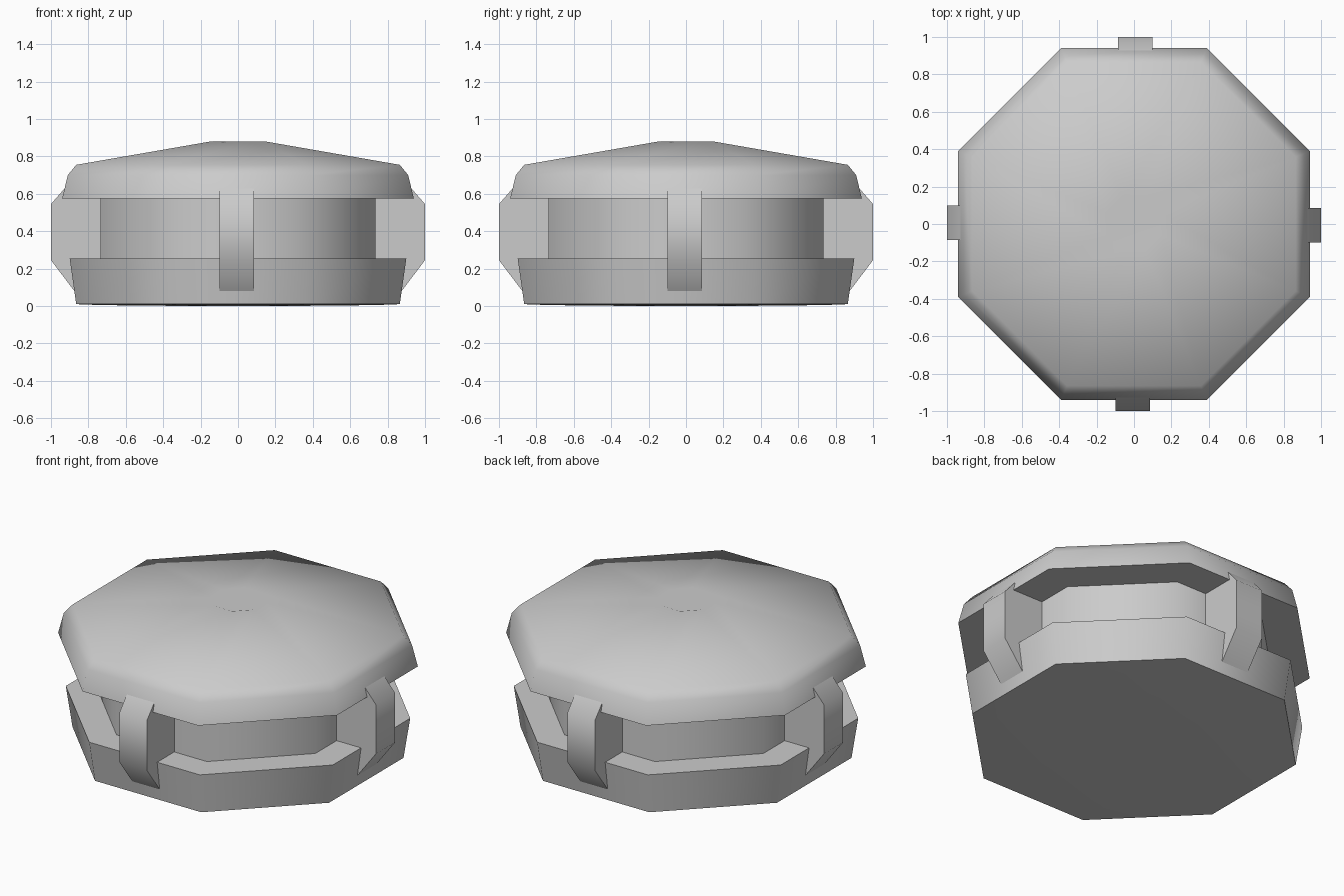
import bpy, bmesh
from math import cos, sin, pi, radians
from mathutils import Matrix

if "Cube" in bpy.data.objects:
    bpy.data.objects.remove(bpy.data.objects["Cube"])


def finish(name, bm):
    bmesh.ops.recalc_face_normals(bm, faces=bm.faces)
    mesh = bpy.data.meshes.new(name)
    bm.to_mesh(mesh)
    bm.free()
    for p in mesh.polygons:
        p.use_smooth = True
    mesh.set_sharp_from_angle(angle=radians(50))
    obj = bpy.data.objects.new(name, mesh)
    bpy.context.collection.objects.link(obj)
    return obj


def octagon_solid(name, profile, bottom_z, top_z):
    """Stack octagons (flat-side distance, z), closed by a point or flat at each end."""
    bm = bmesh.new()
    rings = []
    for a, z in profile:
        r = a / cos(pi / 8)
        rings.append([bm.verts.new((r * cos(pi / 8 + k * pi / 4), r * sin(pi / 8 + k * pi / 4), z))
                      for k in range(8)])
    for lo, hi in zip(rings, rings[1:]):
        for k in range(8):
            n = (k + 1) % 8
            bm.faces.new((lo[k], lo[n], hi[n], hi[k]))
    for ring, z in ((rings[0], bottom_z), (rings[-1], top_z)):
        tip = bm.verts.new((0, 0, z))
        for k in range(8):
            bm.faces.new((ring[k], ring[(k + 1) % 8], tip))
    return finish(name, bm)


# Flared base tray with a very slightly bulged underside
octagon_solid("base", [(0.25, 0.0), (0.735, 0.005), (0.865, 0.01), (0.90, 0.255)], 0.0, 0.255)

# Recessed body between base and lid
octagon_solid("core", [(0.735, 0.2), (0.735, 0.62)], 0.2, 0.62)

# Domed lid with a shallow dimple
octagon_solid("lid", [(0.94, 0.575), (0.91, 0.70), (0.865, 0.755), (0.145, 0.88)], 0.575, 0.835)

# Four clasps holding lid to base, slightly off-centre
clasp_profile = [(0.70, 0.62), (0.88, 0.683), (1.0, 0.545), (1.0, 0.245), (0.84, 0.034), (0.70, 0.2)]
for i, side in enumerate(("front", "right", "back", "left")):
    bm = bmesh.new()
    face = bm.faces.new([bm.verts.new((-0.10, -d, z)) for d, z in clasp_profile])
    ext = bmesh.ops.extrude_face_region(bm, geom=[face], use_keep_orig=True)
    moved = [g for g in ext["geom"] if isinstance(g, bmesh.types.BMVert)]
    bmesh.ops.translate(bm, verts=moved, vec=(0.185, 0, 0))
    bmesh.ops.transform(bm, matrix=Matrix.Rotation(i * pi / 2, 4, 'Z'), verts=bm.verts)
    finish(side + "_clasp", bm)
